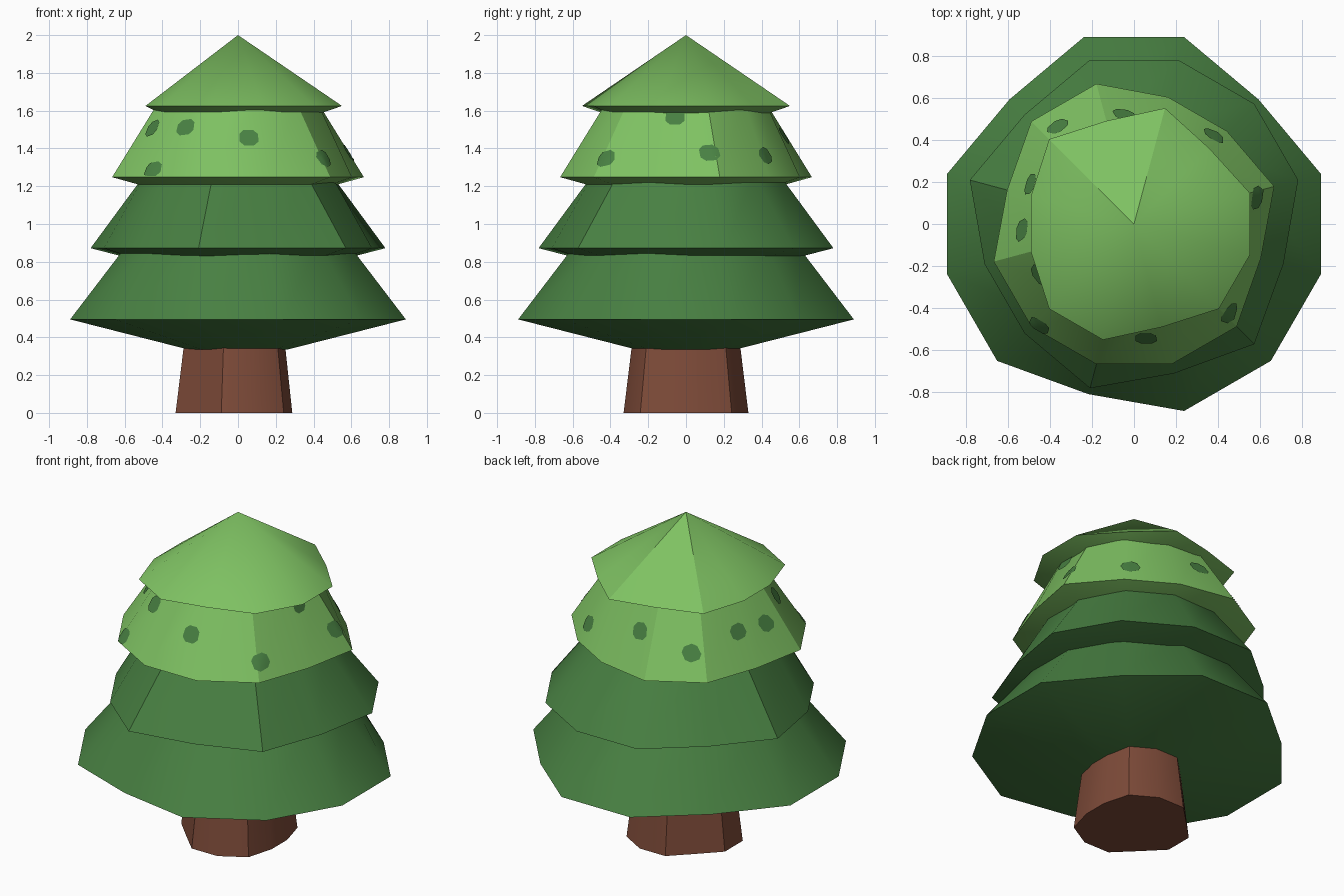
import bpy, bmesh, math
from mathutils import Vector
from mathutils.bvhtree import BVHTree

if "Cube" in bpy.data.objects:
    bpy.data.objects.remove(bpy.data.objects["Cube"])

SIDES = 12


def material(name, srgb):
    lin = [((c / 255 + 0.055) / 1.055) ** 2.4 for c in srgb]
    m = bpy.data.materials.new(name)
    m.diffuse_color = (*lin, 1)
    m.use_nodes = True
    m.node_tree.nodes["Principled BSDF"].inputs["Base Color"].default_value = m.diffuse_color
    return m


DARK = material("dark green", (72, 128, 66))
LIGHT = material("light green", (126, 193, 98))
BROWN = material("bark brown", (126, 75, 57))


def finish(name, bm, mat, angle=30):
    me = bpy.data.meshes.new(name)
    bm.to_mesh(me)
    me.materials.append(mat)
    ob = bpy.data.objects.new(name, me)
    bpy.context.collection.objects.link(ob)
    bpy.ops.object.select_all(action='DESELECT')
    ob.select_set(True)
    bpy.context.view_layer.objects.active = ob
    bpy.ops.object.shade_smooth_by_angle(angle=math.radians(angle))
    return ob


def lathe(profile, low, pull):
    """Turn (radius, z, pulled) rings into a 12-sided solid; corners in low are pulled inward."""
    bm = bmesh.new()
    rings = []
    for r, z, pulled in profile:
        if r == 0:
            rings.append([bm.verts.new((0, 0, z))] * SIDES)
            continue
        ring = []
        for k in range(SIDES):
            a = math.radians(15 + 30 * k)
            f = pull if pulled and k in low else 1
            ring.append(bm.verts.new((r * f * math.cos(a), r * f * math.sin(a), z)))
        rings.append(ring)
    for lower, upper in zip(rings, rings[1:]):
        for k in range(SIDES):
            j = (k + 1) % SIDES
            quad = [lower[k], lower[j], upper[j], upper[k]]
            bm.faces.new(list(dict.fromkeys(quad)))
    bm.faces.new(list(reversed(rings[0])))
    if profile[-1][0] > 0:
        bm.faces.new(rings[-1])
    bmesh.ops.recalc_face_normals(bm, faces=bm.faces)
    return bm


# Trunk, slightly tapered
finish("trunk", lathe([(0.342, 0, 1), (0.295, 0.37, 1)], {0, 4, 7, 11}, 0.87), BROWN)

# Foliage tiers: underside, rim, wall top tucked into the tier above
finish("bottom_tier", lathe([(0.27, 0.335, 0), (0.92, 0.495, 1), (0.60, 0.90, 0)],
                            {1, 4, 8}, 0.91), DARK)
finish("lower_middle_tier", lathe([(0.50, 0.795, 0), (0.808, 0.872, 1), (0.505, 1.27, 0)],
                                  {4, 6, 7, 9, 11}, 0.91), DARK)
upper_bm = lathe([(0.40, 1.17, 0), (0.69, 1.248, 1), (0.43, 1.655, 0)], {1, 2, 5, 11}, 0.905)
surface = BVHTree.FromBMesh(upper_bm)
finish("upper_middle_tier", upper_bm, LIGHT)
finish("top_tier", lathe([(0.36, 1.555, 0), (0.57, 1.625, 1), (0, 2.0, 0)],
                         {1, 3, 5, 6, 9}, 0.89), LIGHT)


def hit(angle, z):
    d = Vector((math.cos(angle), math.sin(angle), 0))
    loc, nor, _, _ = surface.ray_cast(d * 2 + Vector((0, 0, z)), -d)
    return loc + nor * 0.005


# Rounded square spots laid over the light tier: (angle, height, tilt)
spots = [(-84, 1.455, 0), (-43, 1.345, 0.3), (-7, 1.565, 0), (12, 1.375, 0.1),
         (48, 1.36, 0.4), (95, 1.465, 0.2), (128, 1.39, 0.4), (159, 1.455, 0.2),
         (183, 1.435, 0.3), (208, 1.505, 0.3), (237, 1.51, 0.15), (227, 1.285, 0.2)]
bm = bmesh.new()
corner = [(1, 0.5), (0.5, 1), (-0.5, 1), (-1, 0.5), (-1, -0.5), (-0.5, -1), (0.5, -1), (1, -0.5)]
for deg, z, tilt in spots:
    a0 = math.radians(deg)
    radius = hit(a0, z).xy.length

    def point(u, v):
        x = 0.05 * (u * math.cos(tilt) - v * math.sin(tilt))
        y = 0.041 * (u * math.sin(tilt) + v * math.cos(tilt))
        return bm.verts.new(hit(a0 + x / radius, max(z + y, 1.252)))

    centre = point(0, 0)
    inner = [point(u * 0.5, v * 0.5) for u, v in corner]
    outer = [point(u, v) for u, v in corner]
    for k in range(8):
        j = (k + 1) % 8
        bm.faces.new((centre, inner[k], inner[j]))
        bm.faces.new((inner[k], outer[k], outer[j], inner[j]))
finish("spots", bm, DARK)
